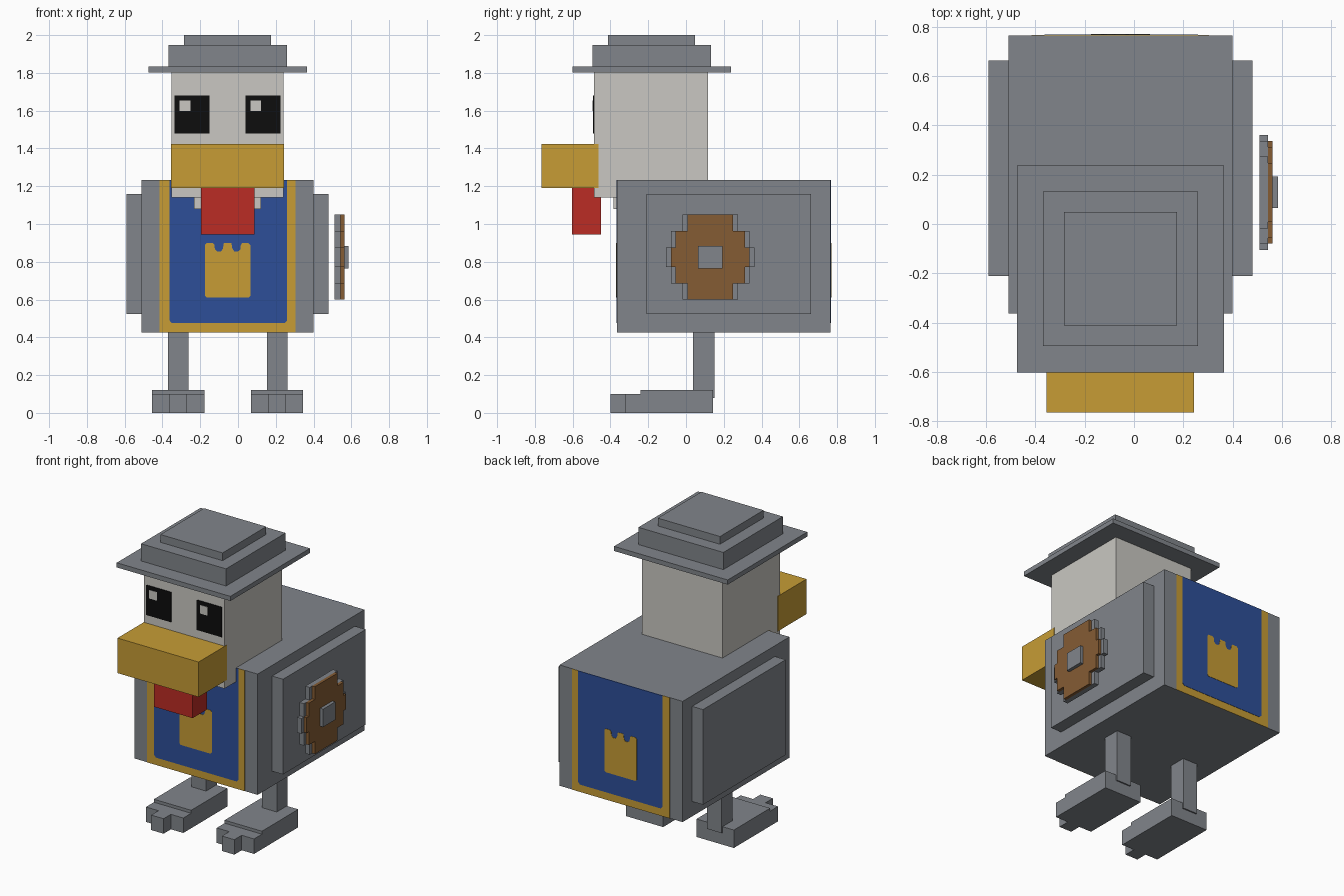
import bpy, bmesh
from mathutils import Vector

if "Cube" in bpy.data.objects:
    bpy.data.objects.remove(bpy.data.objects["Cube"])


def material(name, rgb):
    m = bpy.data.materials.new(name)
    m.diffuse_color = (*rgb, 1)
    m.use_nodes = True
    m.node_tree.nodes["Principled BSDF"].inputs["Base Color"].default_value = m.diffuse_color
    return m


GREY = material("stone grey", (0.22, 0.235, 0.258))
WHITE = material("off white", (0.585, 0.575, 0.54))
BLACK = material("black", (0.004, 0.004, 0.004))
GOLD = material("gold", (0.57, 0.335, 0.036))
BLUE = material("royal blue", (0.027, 0.078, 0.315))
RED = material("red", (0.50, 0.025, 0.018))
BROWN = material("wood brown", (0.235, 0.107, 0.034))


def prism(name, points, offset, mat):
    """Solid made by pushing a flat outline along an offset."""
    bm = bmesh.new()
    face = bm.faces.new([bm.verts.new(p) for p in points])
    out = bmesh.ops.extrude_face_region(bm, geom=[face])
    verts = [g for g in out["geom"] if isinstance(g, bmesh.types.BMVert)]
    bmesh.ops.translate(bm, verts=verts, vec=Vector(offset))
    bmesh.ops.recalc_face_normals(bm, faces=bm.faces)
    me = bpy.data.meshes.new(name)
    bm.to_mesh(me)
    bm.free()
    me.materials.append(mat)
    ob = bpy.data.objects.new(name, me)
    bpy.context.collection.objects.link(ob)
    return ob


def box(name, x, y, z, mat):
    pts = [(x[0], y[0], z[0]), (x[1], y[0], z[0]),
           (x[1], y[1], z[0]), (x[0], y[1], z[0])]
    return prism(name, pts, (0, 0, z[1] - z[0]), mat)


MID = -0.055  # symmetry plane of the bird


def sides(half_in, half_out):
    """Left and right x ranges mirrored about the middle."""
    return (("left", (MID - half_out, MID - half_in)),
            ("right", (MID + half_in, MID + half_out)))


# Body and wings
box("body", (-0.51, 0.40), (-0.364, 0.764), (0.425, 1.232), GREY)
for side, x in sides(0.455, 0.535):
    box(side + "_wing", x, (-0.21, 0.663), (0.524, 1.16), GREY)

# Head, chin feathers, beak and wattle
box("head", (-0.352, 0.242), (-0.488, 0.117), (1.14, 1.81), WHITE)
box("chin_feathers", (-0.233, 0.122), (-0.383, -0.35), (1.08, 1.15), WHITE)
box("beak", (-0.355, 0.244), (-0.765, -0.462), (1.19, 1.424), GOLD)
box("wattle", (-0.197, 0.087), (-0.603, -0.45), (0.945, 1.195), RED)

# Eyes with a square highlight in the same corner of each
for side, x in sides(0.095, 0.28):
    box(side + "_eye", x, (-0.493, -0.486), (1.48, 1.68), BLACK)
    gx = x[0] + 0.025
    box(side + "_eye_highlight", (gx, gx + 0.058), (-0.496, -0.49),
        (1.598, 1.655), WHITE)

# Stepped hat
for name, half, z in (("hat_brim", 0.42, (1.802, 1.833)),
                      ("hat_crown", 0.314, (1.833, 1.948)),
                      ("hat_top", 0.23, (1.948, 2.0))):
    box(name, (MID - half, MID + half), (-0.182 - half, -0.182 + half), z, GREY)

# Banner on the front and back: gold cloth, blue field, castle emblem
FIELD = [(-0.363, 1.232), (-0.363, 0.49), (-0.35, 0.475),
         (0.247, 0.475), (0.26, 0.49), (0.26, 1.232)]
EMBLEM = [(-0.175, 0.62), (-0.165, 0.61), (0.055, 0.61), (0.065, 0.62),
          (0.065, 0.89), (0.055, 0.9), (0.023, 0.9), (0.015, 0.89),
          (0.012, 0.865), (0.0, 0.855), (-0.02, 0.855), (-0.03, 0.87),
          (-0.035, 0.9), (-0.075, 0.9), (-0.08, 0.87), (-0.09, 0.855),
          (-0.11, 0.855), (-0.122, 0.865), (-0.125, 0.89), (-0.133, 0.9),
          (-0.165, 0.9), (-0.175, 0.89)]
CLOTH = [(-0.415, 0.425), (0.305, 0.425), (0.305, 1.232), (-0.415, 1.232)]
for side, y, d in (("front", -0.364, -1), ("back", 0.764, 1)):
    for name, shape, t, mat in (("banner_cloth", CLOTH, 0.002, GOLD),
                                ("banner_field", FIELD, 0.004, BLUE),
                                ("banner_emblem", EMBLEM, 0.006, GOLD)):
        prism(side + "_" + name, [(x, y, z) for x, z in shape],
              (0, d * t, 0), mat)

# Round stepped shield floating beside the right wing
SY, SZ = 0.128, 0.824


def stepped_disc(name, steps, x, mat):
    """steps: (half width, half height) from widest to tallest."""
    quarter = []
    for i, (w, h) in enumerate(steps):
        low = steps[i - 1][1] if i else None
        if low is not None:
            quarter.append((w, low))
        quarter.append((w, h))
    top = quarter + [(-w, h) for w, h in reversed(quarter)]
    ring = top + [(-w, -h) for w, h in top]
    prism(name, [(x[0], SY + w, SZ + h) for w, h in ring],
          (x[1] - x[0], 0, 0), mat)


stepped_disc("shield_rim", [(0.234, 0.051), (0.208, 0.14), (0.146, 0.225)],
             (0.51, 0.543), GREY)
stepped_disc("shield_wood", [(0.208, 0.051), (0.184, 0.14), (0.12, 0.225)],
             (0.543, 0.563), BROWN)
box("shield_boss", (0.555, 0.585), (SY - 0.064, SY + 0.064),
    (SZ - 0.06, SZ + 0.06), GREY)

# Legs and feet
for side, c in (("left", -0.316), ("right", 0.207)):
    box(side + "_leg", (c - 0.054, c + 0.054), (0.037, 0.152), (0.08, 0.43), GREY)
    box(side + "_foot", (c - 0.138, c + 0.138), (-0.24, 0.143), (0, 0.12), GREY)
    box(side + "_foot_front", (c - 0.138, c + 0.138), (-0.323, -0.24),
        (0, 0.1), GREY)
    box(side + "_toe", (c - 0.046, c + 0.046), (-0.4, -0.323), (0, 0.1), GREY)
